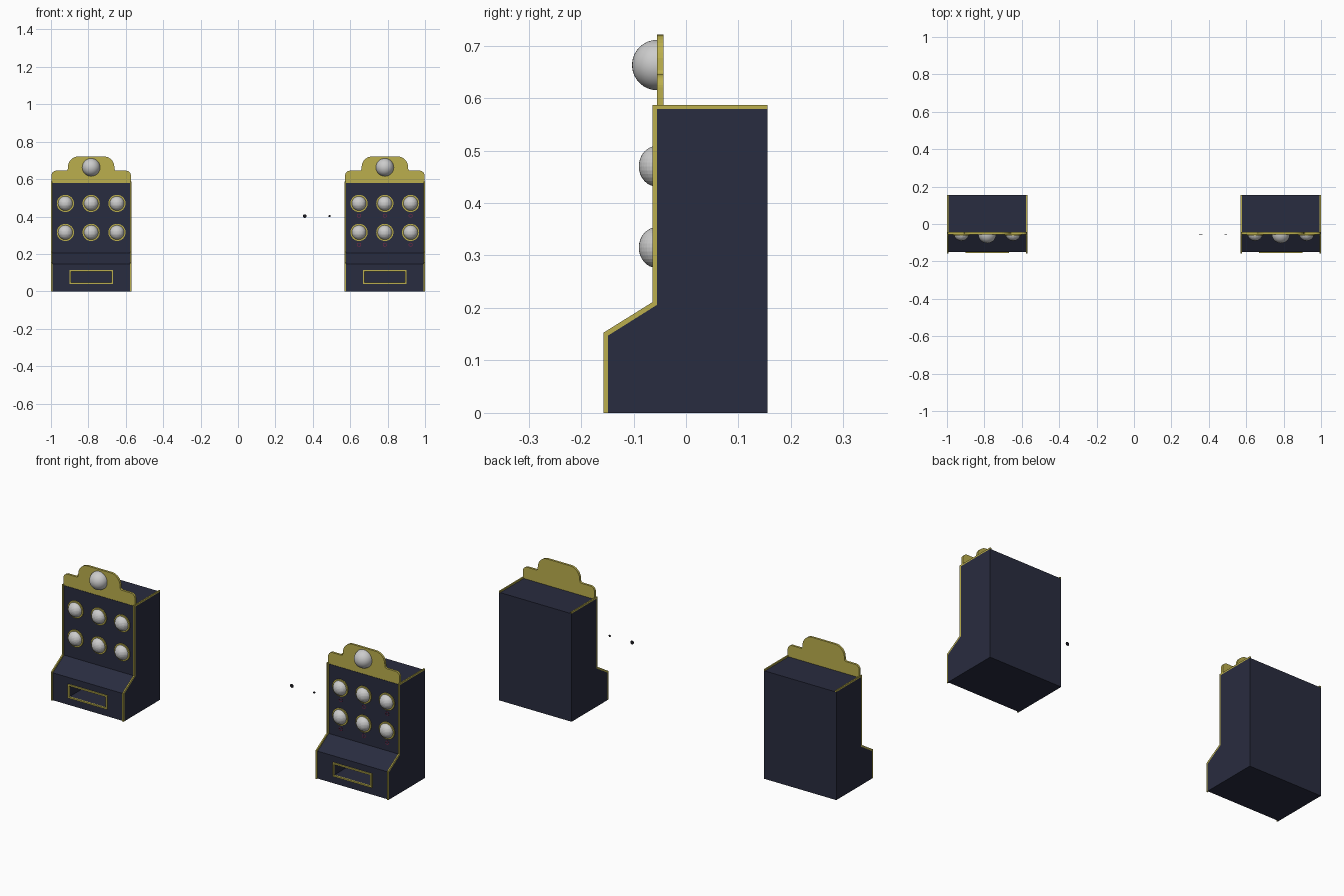
import bpy, bmesh, math
from mathutils import Matrix, Vector

if "Cube" in bpy.data.objects:
    bpy.data.objects.remove(bpy.data.objects["Cube"])

HALF = 0.215      # half width of one cabinet
FACE = -0.055     # y of the upper front panel


def material(name, rgb):
    m = bpy.data.materials.new(name)
    m.diffuse_color = (*rgb, 1)
    m.use_nodes = True
    m.node_tree.nodes["Principled BSDF"].inputs["Base Color"].default_value = m.diffuse_color
    return m


NAVY = material("navy", (0.022, 0.025, 0.05))
GOLD = material("gold", (0.50, 0.43, 0.075))
RED = material("dark_red", (0.16, 0.02, 0.06))
BLACK = material("black", (0.01, 0.01, 0.015))


def finish(bm, name, mat=None):
    bmesh.ops.recalc_face_normals(bm, faces=bm.faces)
    me = bpy.data.meshes.new(name)
    bm.to_mesh(me)
    bm.free()
    ob = bpy.data.objects.new(name, me)
    bpy.context.collection.objects.link(ob)
    if mat:
        me.materials.append(mat)
    return ob


def prism(name, points, start, depth, mat):
    """Extrude a closed 3D outline along a vector."""
    bm = bmesh.new()
    face = bm.faces.new([bm.verts.new(Vector(p) + Vector(start)) for p in points])
    new = bmesh.ops.extrude_face_region(bm, geom=[face])["geom"]
    bmesh.ops.translate(bm, vec=depth, verts=[v for v in new if isinstance(v, bmesh.types.BMVert)])
    return finish(bm, name, mat)


def dome(name, centre, radius, depth, segs, rings):
    """Half sphere bulging towards -y."""
    bm = bmesh.new()
    bmesh.ops.create_uvsphere(bm, u_segments=segs, v_segments=rings, radius=radius)
    bmesh.ops.bisect_plane(bm, geom=bm.verts[:] + bm.edges[:] + bm.faces[:], dist=1e-5,
                           plane_co=(0, 0, 0), plane_no=(0, 1, 0), clear_outer=True)
    bmesh.ops.scale(bm, vec=(1, depth / radius, 1), verts=bm.verts)
    bmesh.ops.translate(bm, vec=centre, verts=bm.verts)
    return finish(bm, name)


def loop_frame(name, outer, inner, y0, y1, mat):
    """Flat frame between two matching (x, z) loops, from y0 to y1."""
    bm = bmesh.new()
    rows = [[bm.verts.new((x, y, z)) for x, z in loop]
            for loop, y in ((outer, y0), (outer, y1), (inner, y1), (inner, y0))]
    n = len(outer)
    for r in range(4):
        a, b = rows[r], rows[(r + 1) % 4]
        for i in range(n):
            j = (i + 1) % n
            bm.faces.new((a[i], a[j], b[j], b[i]))
    return finish(bm, name, mat)


def circle(cx, cz, r, n=32):
    return [(cx + r * math.cos(2 * math.pi * i / n), cz + r * math.sin(2 * math.pi * i / n)) for i in range(n)]


def rect(cx, cz, w, h):
    return [(cx - w, cz - h), (cx + w, cz - h), (cx + w, cz + h), (cx - w, cz + h)]


def arc(cx, cz, r, a0, a1, n=8):
    return [(cx + r * math.cos(math.radians(a0 + (a1 - a0) * i / n)),
             cz + r * math.sin(math.radians(a0 + (a1 - a0) * i / n))) for i in range(n + 1)]


BODY = [(0.155, 0), (-0.149, 0), (-0.149, 0.147), (FACE, 0.206), (FACE, 0.579), (0.155, 0.579)]
TRIM = [(-0.149, 0), (-0.149, 0.147), (FACE, 0.206), (FACE, 0.579), (0.155, 0.579),
        (0.155, 0.587), (-0.064, 0.587), (-0.064, 0.211), (-0.157, 0.153), (-0.157, 0)]
SIGN_RIGHT = ([(0.212, 0.58)] + arc(0.187, 0.62, 0.025, 0, 90) + arc(0.135, 0.655, 0.010, 270, 180)
              + arc(0.068, 0.665, 0.056, 0, 90))


def cabinet(cx, side):
    # body with the tray recess cut out
    body = prism(side + "_cabinet_body", [(0, y, z) for y, z in BODY], (cx - HALF, 0, 0), (2 * HALF, 0, 0), NAVY)
    cutter = prism(side + "_tray_cutter", [(x, 0, z) for x, z in rect(cx, 0.076, 0.108, 0.029)],
                   (0, -0.2, 0), (0, 0.15, 0), NAVY)
    cutter.hide_render = True
    cutter.hide_viewport = True
    mod = body.modifiers.new("tray", "BOOLEAN")
    mod.object, mod.operation, mod.solver = cutter, "DIFFERENCE", "EXACT"
    loop_frame(side + "_tray_frame", rect(cx, 0.076, 0.116, 0.037), rect(cx, 0.076, 0.108, 0.029),
               -0.148, -0.156, GOLD)

    # gold strips along both side edges
    for x in (cx - HALF, cx + HALF - 0.007):
        prism(side + "_edge_trim", [(0, y, z) for y, z in TRIM], (x, 0, 0), (0.007, 0, 0), GOLD)

    # stepped sign on top, with its round lamp
    outline = SIGN_RIGHT + [(-x, z) for x, z in reversed(SIGN_RIGHT)]
    prism(side + "_top_sign", [(x, 0, z) for x, z in outline], (cx, FACE, 0), (0, 0.012, 0), GOLD)
    lamp = dome(side + "_sign_lamp", (cx, FACE, 0.663), 0.048, 0.048, 32, 16)
    lamp.data.shade_smooth()

    # two rows of three domes in gold rings
    for z in (0.315, 0.47):
        for dx in (-0.138, 0, 0.138):
            x = cx + dx
            dome(side + "_display_dome", (x, FACE, z), 0.039, 0.035, 32, 16)
            loop_frame(side + "_dome_ring", circle(x, z, 0.046), circle(x, z, 0.038), FACE + 0.001, -0.061, GOLD)
            if side == "right":
                # small red marks under each dome
                loop_frame("red_mark", circle(x, z - 0.066, 0.011, 12), circle(x, z - 0.066, 0.008, 12),
                           FACE + 0.0005, FACE - 0.001, RED)


cabinet(-0.785, "left")
cabinet(0.785, "right")

# two small loose discs beside the right cabinet
for x, r in ((0.357, 0.010), (0.49, 0.006)):
    prism("loose_disc", [(px, 0, pz) for px, pz in circle(x, 0.402, r, 16)], (0, FACE, 0), (0, 0.002, 0), BLACK)
